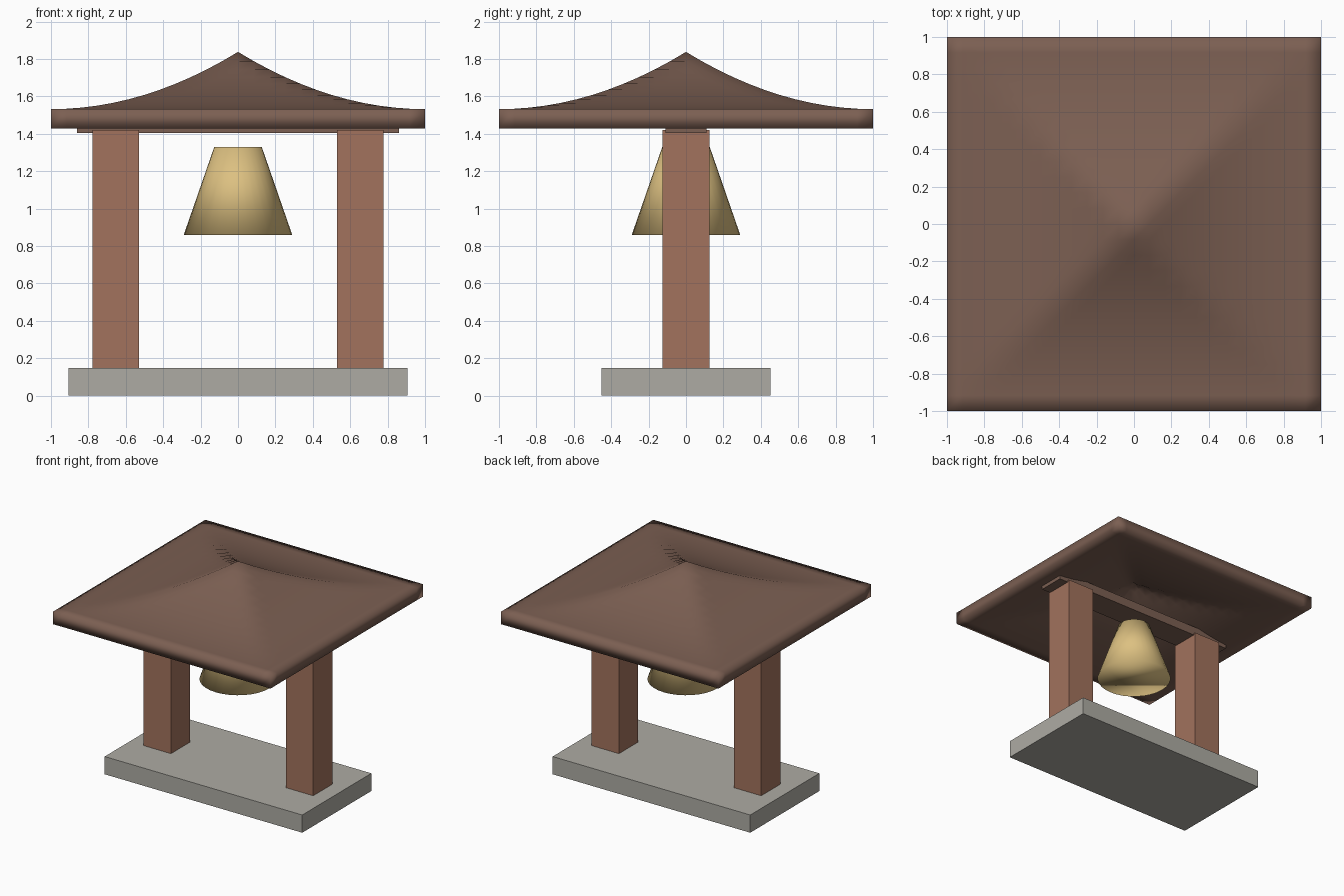
import bpy, bmesh

cube = bpy.data.objects.get("Cube")
if cube:
    bpy.data.objects.remove(cube, do_unlink=True)


def make_material(name, colour):
    mat = bpy.data.materials.new(name)
    mat.use_nodes = True
    mat.diffuse_color = (*colour, 1)
    mat.node_tree.nodes["Principled BSDF"].inputs["Base Color"].default_value = (*colour, 1)
    return mat


stone = make_material("grey stone", (0.42, 0.41, 0.37))
wood = make_material("red brown wood", (0.36, 0.17, 0.11))
roof_wood = make_material("dark brown wood", (0.20, 0.115, 0.085))
brass = make_material("brass", (0.72, 0.53, 0.22))


def make_object(name, bm, mat, smooth=False):
    mesh = bpy.data.meshes.new(name)
    for face in bm.faces:
        face.smooth = smooth
    bm.to_mesh(mesh)
    bm.free()
    mesh.materials.append(mat)
    obj = bpy.data.objects.new(name, mesh)
    bpy.context.collection.objects.link(obj)
    return obj


def box(name, x, half_x, half_y, bottom, top, mat):
    bm = bmesh.new()
    bmesh.ops.create_cube(bm, size=2)
    for v in bm.verts:
        v.co.x = x + v.co.x * half_x
        v.co.y *= half_y
        v.co.z = top if v.co.z > 0 else bottom
    return make_object(name, bm, mat)


# Base, posts and cross beam
box("base", 0, 0.907, 0.453, 0, 0.147, stone)
for side, name in ((1, "left_post"), (-1, "right_post")):
    box(name, side * 0.653, 0.125, 0.125, 0.147, 1.42, wood)
box("cross_beam", 0, 0.86, 0.11, 1.405, 1.48, roof_wood)

# Bell: a closed, tapered cone
bm = bmesh.new()
bmesh.ops.create_cone(bm, cap_ends=True, segments=32, radius1=0.29, radius2=0.127, depth=0.47)
bmesh.ops.translate(bm, verts=bm.verts, vec=(0, 0, 1.095))
make_object("bell", bm, brass, smooth=True)

# Roof: a sheet swept up to a point along four ridges, then thickened
bm = bmesh.new()
bmesh.ops.create_grid(bm, x_segments=24, y_segments=24, size=1)
for v in bm.verts:
    reach = max(abs(v.co.x), abs(v.co.y))
    v.co.z = 1.532 + 0.306 * (1 - reach) ** 2
roof = make_object("roof", bm, roof_wood, smooth=True)
thickness = roof.modifiers.new("thickness", "SOLIDIFY")
thickness.thickness = 0.103
thickness.offset = -1
